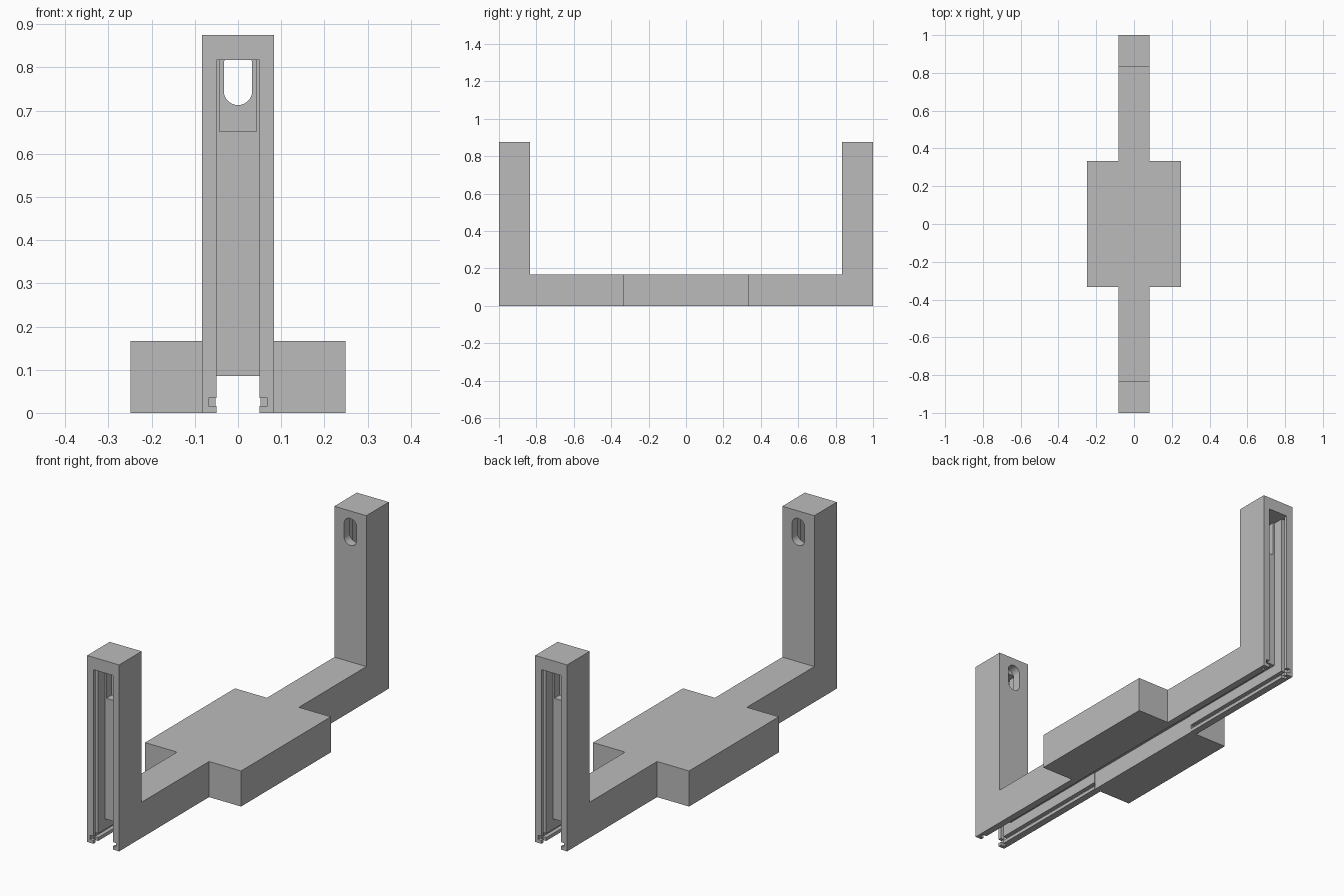
import bpy, bmesh, math

if "Cube" in bpy.data.objects:
    bpy.data.objects.remove(bpy.data.objects["Cube"])

W, H, T = 0.083, 0.875, 0.167      # half width, height, bar thickness
CH, CHT = 0.05, 0.817              # channel half width, channel top
DEPTH = 0.085                      # channel depth

grey = bpy.data.materials.new("grey plastic")
grey.diffuse_color = (0.5, 0.5, 0.5, 1)
grey.use_nodes = True
grey.node_tree.nodes["Principled BSDF"].inputs["Base Color"].default_value = grey.diffuse_color


def prism(name, pts, lo, hi, axis):
    """Extrude a 2D outline along x (points are y, z) or y (points are x, z)."""
    bm = bmesh.new()
    place = (lambda a, b: (lo, a, b)) if axis == "x" else (lambda a, b: (a, lo, b))
    f = bm.faces.new([bm.verts.new(place(a, b)) for a, b in pts])
    r = bmesh.ops.extrude_face_region(bm, geom=[f])
    d = (hi - lo, 0, 0) if axis == "x" else (0, hi - lo, 0)
    bmesh.ops.translate(bm, vec=d, verts=[v for v in r["geom"] if isinstance(v, bmesh.types.BMVert)])
    bmesh.ops.recalc_face_normals(bm, faces=bm.faces)
    me = bpy.data.meshes.new(name)
    bm.to_mesh(me)
    bm.free()
    me.materials.append(grey)
    ob = bpy.data.objects.new(name, me)
    bpy.context.collection.objects.link(ob)
    return ob


def box(name, x, y0, y1, z0, z1):
    return prism(name, [(y0, z0), (y1, z0), (y1, z1), (y0, z1)], -x, x, "x")


def ell(s, outer, inner, start, top):
    """L-shaped path of a channel under the bar and up one post."""
    e = 1 - outer
    return [(s * start, outer), (s * e, outer), (s * e, top),
            (s * (1 - inner), top), (s * (1 - inner), inner), (s * start, inner)]


# U-shaped frame with a wide middle block
frame = prism("bracket_frame", [(-1, 0), (1, 0), (1, H), (1 - T, H), (1 - T, T),
                                (T - 1, T), (T - 1, H), (-1, H)], -W, W, "x")
block = box("middle_block", 0.249, -0.333, 0.333, 0, T)

# Channel below the middle block, slightly wider than at the ends
cutters = [box("middle_channel_cutter", 0.052, -0.334, 0.334, -0.1, DEPTH)]
for s in (-1, 1):
    # Channel under the arm and up the outer face of the post
    cutters.append(prism("channel_cutter", ell(s, -0.1, DEPTH, 0.33, CHT), -CH, CH, "x"))
    # Narrow side grooves, open at the bottom corner
    y0, y1 = sorted((s * 0.333, s * 1.1))
    cutters.append(box("arm_groove_cutter", 0.068, y0, y1, 0.016, 0.035))
    y0, y1 = sorted((s * 0.965, s * 0.984))
    cutters.append(box("post_groove_cutter", 0.068, y0, y1, -0.1, CHT))
    # Deeper pocket behind the screw slot
    y0, y1 = sorted((s * 0.875, s * 0.95))
    cutters.append(box("pocket_cutter", 0.043, y0, y1, 0.652, CHT))
    # Rounded slot through the inner wall
    r, n = 0.033, 16
    pts = [(r * math.cos(math.pi * i / n), 0.807 + r * math.sin(math.pi * i / n)) for i in range(n + 1)]
    pts += [(-r * math.cos(math.pi * i / n), 0.746 - r * math.sin(math.pi * i / n)) for i in range(n + 1)]
    y0, y1 = sorted((s * 0.78, s * 0.876))
    cutters.append(prism("slot_cutter", pts, y0, y1, "y"))


def boolean(tool, op):
    m = frame.modifiers.new(tool.name, "BOOLEAN")
    m.operation, m.object, m.solver = op, tool, "EXACT"
    tool.hide_render = True


boolean(block, "UNION")
for c in cutters:
    boolean(c, "DIFFERENCE")

# Apply the cuts and remove the helpers
bpy.context.view_layer.objects.active = frame
frame.select_set(True)
for m in list(frame.modifiers):
    bpy.ops.object.modifier_apply(modifier=m.name)
for c in cutters + [block]:
    bpy.data.objects.remove(c)
bpy.ops.object.shade_smooth_by_angle(angle=math.radians(30))
